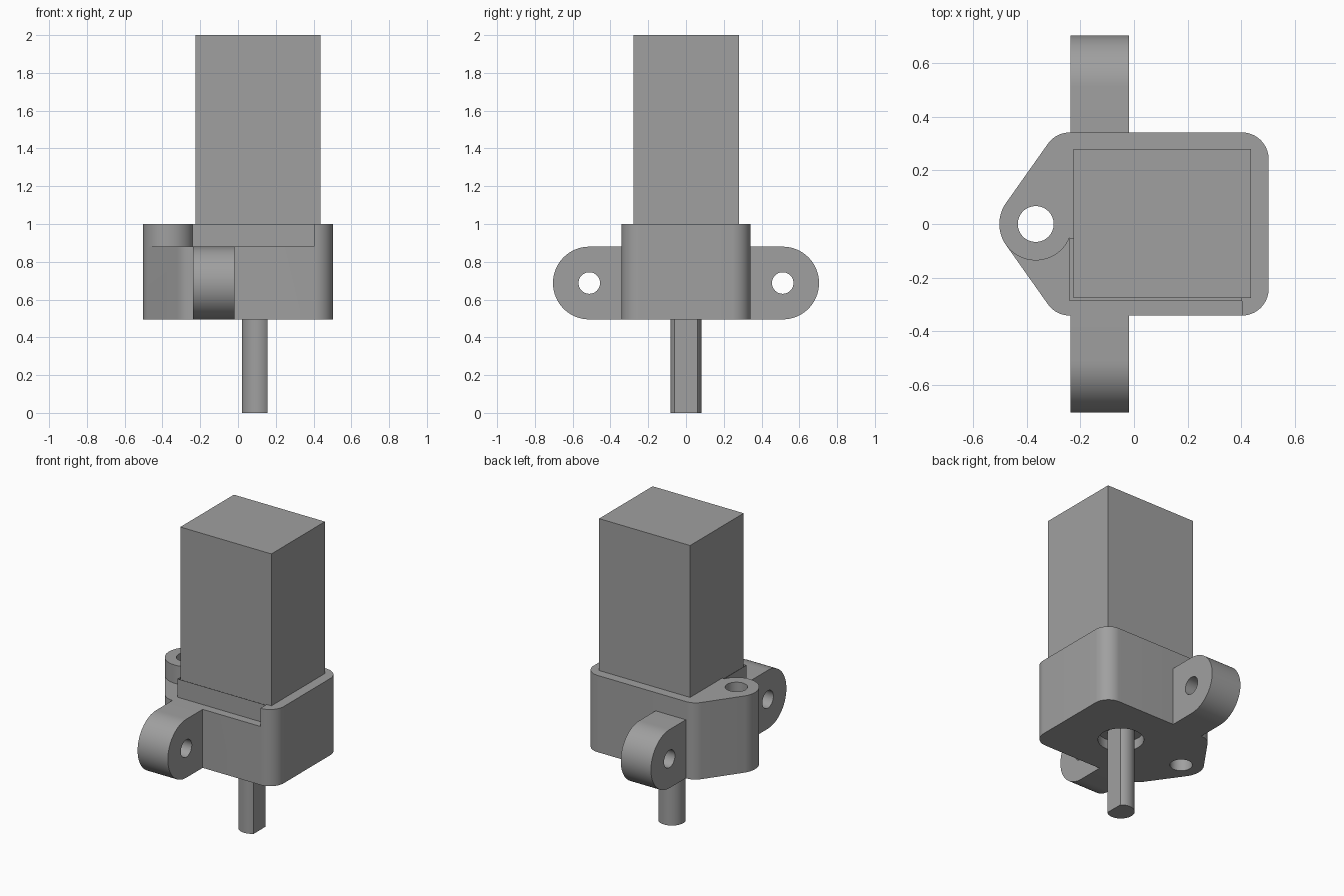
import bpy, bmesh, math
from mathutils import Vector
from mathutils.geometry import convex_hull_2d

if "Cube" in bpy.data.objects:
    bpy.data.objects.remove(bpy.data.objects["Cube"])

grey = bpy.data.materials.new("mid grey")
grey.diffuse_color = (0.35, 0.35, 0.35, 1)
grey.use_nodes = True
grey.node_tree.nodes["Principled BSDF"].inputs["Base Color"].default_value = grey.diffuse_color


def arc(cx, cy, r, a0, a1, n=24):
    """Points on an arc, angles in degrees."""
    angles = [math.radians(a0 + (a1 - a0) * i / n) for i in range(n + 1)]
    return [(cx + r * math.cos(a), cy + r * math.sin(a)) for a in angles]


def circle(cx, cy, r, n=64):
    return arc(cx, cy, r, 0, 360, n)[:-1]


def prism(name, pts, lo, hi, axis="z"):
    """Extrude a flat outline along z (points are x, y) or x (points are y, z)."""
    bm = bmesh.new()

    def ring(level):
        return [bm.verts.new((p[0], p[1], level) if axis == "z" else (level, p[0], p[1]))
                for p in pts]

    low, high = ring(lo), ring(hi)
    bm.faces.new(low[::-1])
    bm.faces.new(high)
    for i in range(len(pts)):
        j = (i + 1) % len(pts)
        bm.faces.new((low[i], low[j], high[j], high[i]))
    bmesh.ops.recalc_face_normals(bm, faces=bm.faces)
    mesh = bpy.data.meshes.new(name)
    bm.to_mesh(mesh)
    bm.free()
    mesh.materials.append(grey)
    obj = bpy.data.objects.new(name, mesh)
    bpy.context.collection.objects.link(obj)
    return obj


def activate(obj):
    bpy.ops.object.select_all(action="DESELECT")
    obj.select_set(True)
    bpy.context.view_layer.objects.active = obj


def cut(obj, cutter):
    """Subtract the cutter and delete it."""
    mod = obj.modifiers.new("cut", "BOOLEAN")
    mod.operation, mod.solver, mod.object = "DIFFERENCE", "EXACT", cutter
    activate(obj)
    bpy.ops.object.modifier_apply(modifier=mod.name)
    bpy.data.objects.remove(cutter)


def smooth(obj):
    activate(obj)
    bpy.ops.object.shade_smooth_by_angle(angle=math.radians(30))


def box(x0, x1, y0, y1):
    return [(x0, y0), (x1, y0), (x1, y1), (x0, y1)]


BOTTOM, LEDGE, TOP = 0.495, 0.88, 1.0
MOTOR_BASE = 0.56
BOSS_X, BOSS_R = -0.367, 0.136

# Bracket body: rounded block tapering to a screw boss
samples = circle(BOSS_X, 0, BOSS_R, 96)
for sy in (-1, 1):
    samples += circle(0.403, sy * 0.242, 0.1)
    samples += circle(-0.24, sy * 0.242, 0.1)
hull = convex_hull_2d([Vector(p) for p in samples])
outline = [samples[i] for i in dict.fromkeys(hull)]
body = prism("bracket_body", outline, BOTTOM, TOP)

# Lowered front ledge, curved around the boss
ledge = [(0.403, -0.5), (0.403, -0.287), (-0.24, -0.287)]
ledge += arc(BOSS_X, 0, BOSS_R, -22, -144)
ledge += [(-0.61, -0.18), (-0.61, -0.5)]
cut(body, prism("ledge_cutter", ledge, LEDGE, 1.2))

# Narrow clearance gap beside the motor
cut(body, prism("gap_cutter", box(-0.239, 0.402, -0.286, -0.055), 0.62, 1.3))

# Screw hole and shaft opening
cut(body, prism("screw_cutter", circle(BOSS_X, 0, 0.067), 0.3, 1.4))
cut(body, prism("shaft_cutter", circle(0.102, 0, 0.137), 0.3, MOTOR_BASE + 0.01))
smooth(body)

# Side lugs with pivot holes
LUG_Z, LUG_R = (BOTTOM + LEDGE) / 2, (LEDGE - BOTTOM) / 2
for name, s in (("front_lug", -1), ("back_lug", 1)):
    pts = arc(0.512, LUG_Z, LUG_R, -90, 90, 32)
    pts += [(0.335, LEDGE), (0.335, BOTTOM)]
    lug = prism(name, [(s * y, z) for y, z in pts], -0.238, -0.018, "x")
    cut(lug, prism("pivot_cutter", circle(s * 0.512, LUG_Z, 0.057, 48), -0.5, 0.3, "x"))
    smooth(lug)

# Motor block
prism("motor_block", box(-0.226, 0.437, -0.277, 0.28), MOTOR_BASE, 2.0)

# D-shaped output shaft with its flat facing right
flat = math.degrees(math.acos(0.055 / 0.082))
smooth(prism("output_shaft", arc(0.102, 0, 0.082, flat, 360 - flat, 48), 0, MOTOR_BASE + 0.02))
